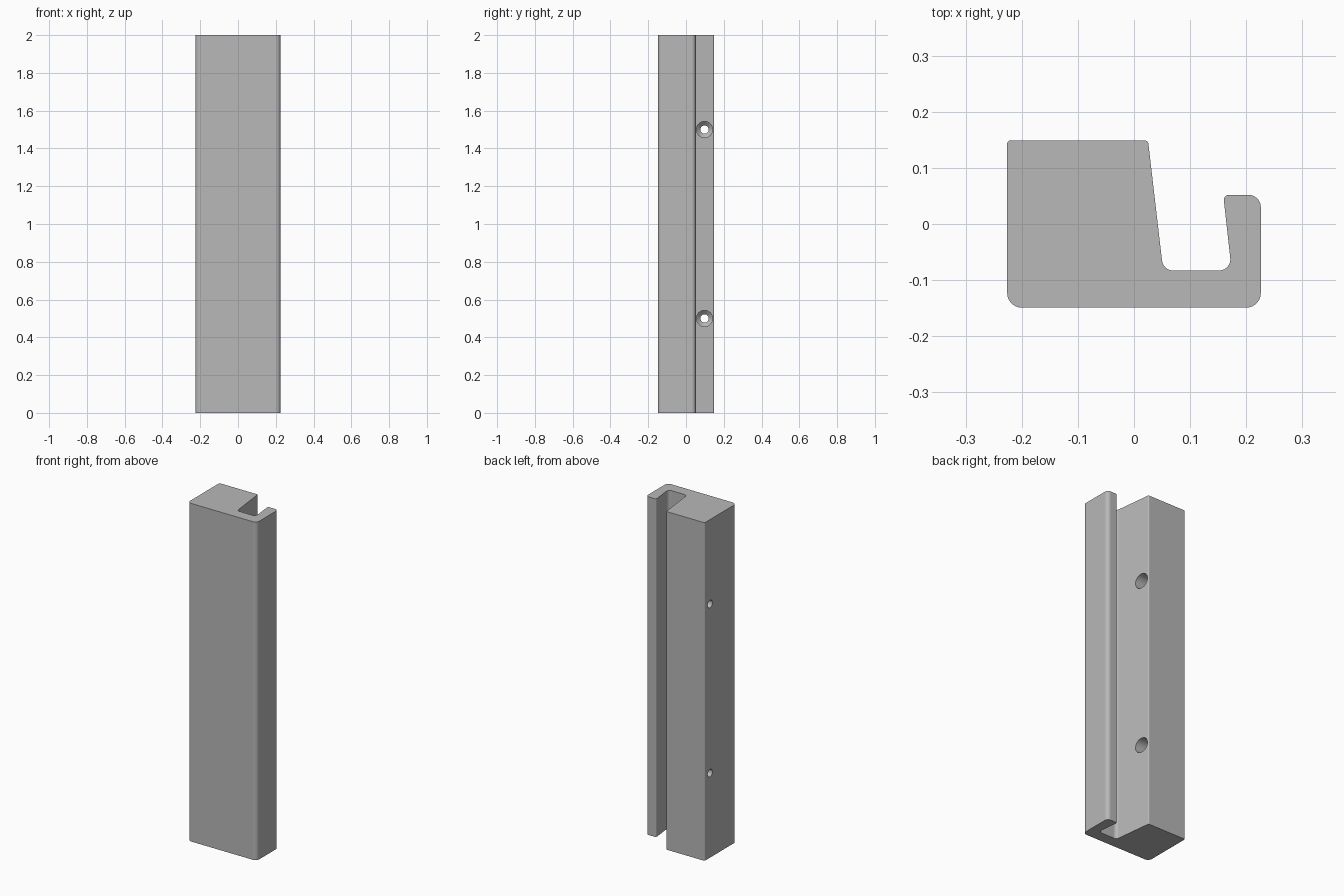
import bpy
import bmesh
import math
from mathutils import Vector

cube = bpy.data.objects.get("Cube")
if cube:
    bpy.data.objects.remove(cube, do_unlink=True)

HEIGHT = 2.0
ARC_STEPS = 8

grey = bpy.data.materials.new("plain grey")
grey.use_nodes = True
colour = (0.48, 0.48, 0.48, 1)
grey.diffuse_color = colour
grey.node_tree.nodes["Principled BSDF"].inputs["Base Color"].default_value = colour


def fillet(prev, corner, nxt, radius):
    """Points of a tangent arc that rounds one profile corner."""
    p = Vector(corner)
    a = (Vector(prev) - p).normalized()
    b = (Vector(nxt) - p).normalized()
    half = a.angle(b) / 2
    centre = p + (a + b).normalized() * radius / math.sin(half)
    start = p + a * radius / math.tan(half) - centre
    end = p + b * radius / math.tan(half) - centre
    sweep = math.pi - 2 * half
    return [centre + (start * math.sin(sweep * (1 - t)) + end * math.sin(sweep * t)) / math.sin(sweep)
            for t in (i / ARC_STEPS for i in range(ARC_STEPS + 1))]


def make_object(name, bm):
    bmesh.ops.recalc_face_normals(bm, faces=bm.faces)
    mesh = bpy.data.meshes.new(name)
    bm.to_mesh(mesh)
    bm.free()
    mesh.materials.append(grey)
    obj = bpy.data.objects.new(name, mesh)
    bpy.context.collection.objects.link(obj)
    return obj


# Hooked handle section: x, y, corner radius
corners = [
    (-0.226, -0.149, 0.026), (0.226, -0.149, 0.026), (0.226, 0.052, 0.022),
    (0.159, 0.052, 0.009), (0.174, -0.083, 0.02), (0.052, -0.083, 0.02),
    (0.025, 0.149, 0.007), (-0.226, 0.149, 0.006),
]
outline = []
for i, (x, y, r) in enumerate(corners):
    outline += fillet(corners[i - 1][:2], (x, y), corners[(i + 1) % len(corners)][:2], r)

bm = bmesh.new()
face = bm.faces.new([bm.verts.new((p.x, p.y, 0)) for p in outline])
top = bmesh.ops.extrude_face_region(bm, geom=[face])["geom"]
bmesh.ops.translate(bm, vec=(0, 0, HEIGHT), verts=[v for v in top if isinstance(v, bmesh.types.BMVert)])
handle = make_object("hooked_handle", bm)

# Stepped screw holes: narrow at the outer side, conical seat, wide access bore
bore = [(-0.3, 0.0), (-0.3, 0.022), (-0.16, 0.022), (-0.14, 0.043), (0.1, 0.043), (0.1, 0.0)]
for z in (0.5, 1.5):
    bm = bmesh.new()
    verts = [bm.verts.new((x, r, 0)) for x, r in bore]
    edges = [bm.edges.new(pair) for pair in zip(verts, verts[1:])]
    bmesh.ops.spin(bm, geom=verts + edges, cent=(0, 0, 0), axis=(1, 0, 0),
                   angle=math.tau, steps=32, use_duplicate=False)
    bmesh.ops.remove_doubles(bm, verts=bm.verts, dist=0.0001)
    bmesh.ops.translate(bm, vec=(0, 0.098, z), verts=bm.verts)
    cutter = make_object("screw_hole_cutter", bm)
    cutter.hide_render = True
    cut = handle.modifiers.new("screw hole", 'BOOLEAN')
    cut.operation = 'DIFFERENCE'
    cut.solver = 'EXACT'
    cut.object = cutter
    bpy.ops.object.select_all(action='DESELECT')
    handle.select_set(True)
    bpy.context.view_layer.objects.active = handle
    bpy.ops.object.modifier_apply(modifier=cut.name)
    bpy.data.objects.remove(cutter, do_unlink=True)

# Smooth rounded corners, flat walls
bpy.ops.object.shade_smooth_by_angle(angle=math.radians(30))
weighted = handle.modifiers.new("weighted normals", 'WEIGHTED_NORMAL')
weighted.keep_sharp = True
